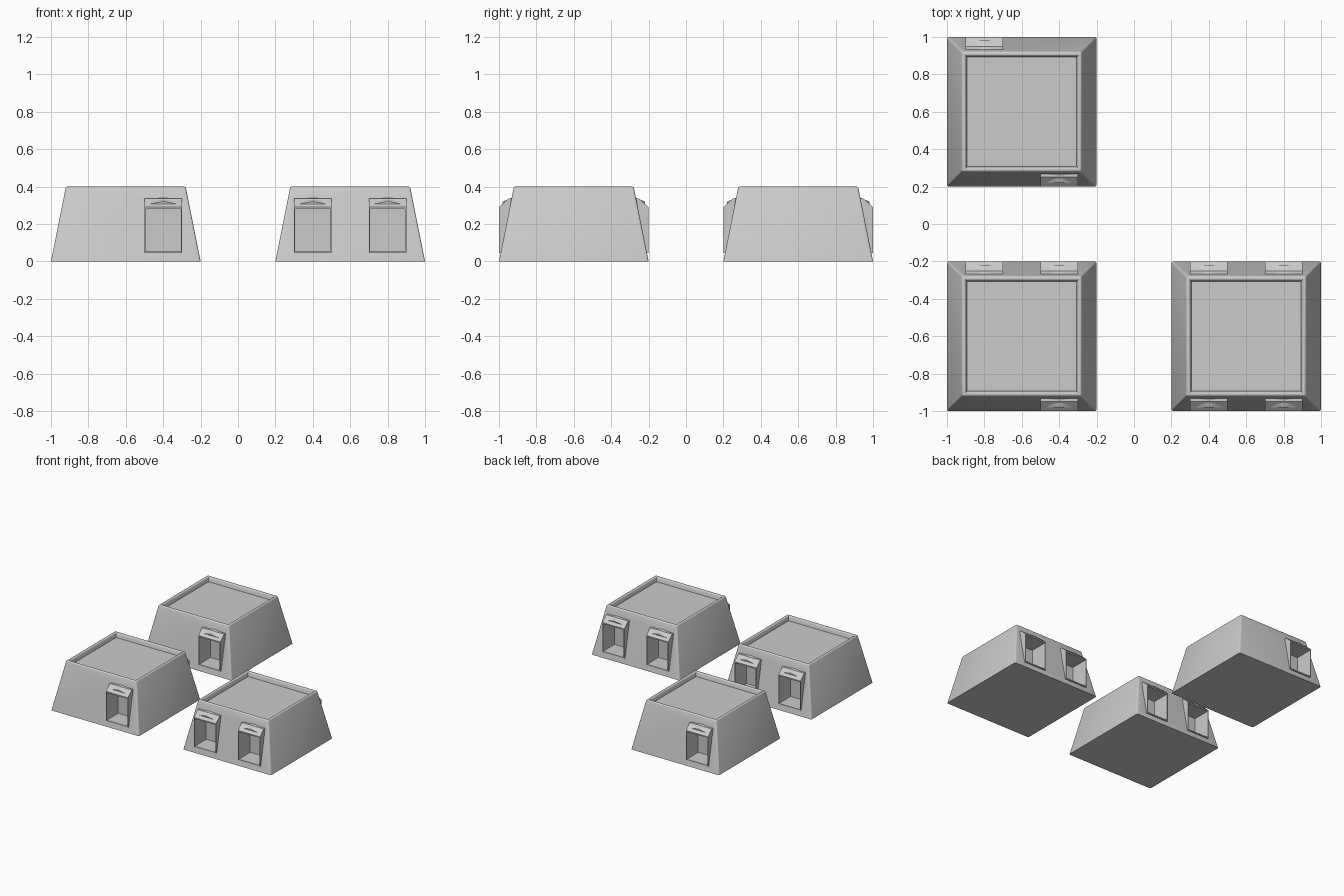
import bpy, bmesh, math
from mathutils import Vector

if "Cube" in bpy.data.objects:
    bpy.data.objects.remove(bpy.data.objects["Cube"])


def make_object(name, bm):
    bmesh.ops.recalc_face_normals(bm, faces=bm.faces)
    mesh = bpy.data.meshes.new(name)
    bm.to_mesh(mesh)
    bm.free()
    ob = bpy.data.objects.new(name, mesh)
    bpy.context.collection.objects.link(ob)
    return ob


def prism(name, cx, cy, side, profile, half):
    """Extrude a (y, z) profile along x; side = -1 front, 1 back."""
    bm = bmesh.new()
    vs = [bm.verts.new((cx - half, cy + side * y, z)) for y, z in profile]
    face = bm.faces.new(vs)
    ext = bmesh.ops.extrude_face_region(bm, geom=[face])
    moved = [v for v in ext["geom"] if isinstance(v, bmesh.types.BMVert)]
    bmesh.ops.translate(bm, verts=moved, vec=(2 * half, 0, 0))
    return make_object(name, bm)


def block_body(cx, cy):
    """Tapered block with rounded edges and a sunken roof."""
    bm = bmesh.new()
    bmesh.ops.create_cube(bm, size=0.8)
    for v in bm.verts:
        if v.co.z > 0:
            v.co.x *= 0.8
            v.co.y *= 0.8
            v.co.z = 0.4
        else:
            v.co.z = 0
    top = max(bm.faces, key=lambda f: f.calc_center_median().z)
    bmesh.ops.inset_region(bm, faces=[top], thickness=0.028)
    ext = bmesh.ops.extrude_face_region(bm, geom=[top])
    bmesh.ops.delete(bm, geom=[top], context='FACES_ONLY')
    for v in [g for g in ext["geom"] if isinstance(g, bmesh.types.BMVert)]:
        v.co.z = 0.362
        v.co.x *= 0.975
        v.co.y *= 0.975
    # round the slanted corners and both rim edges
    edges = []
    for e in bm.edges:
        a, b = e.verts
        outer = min(abs(a.co.x), abs(b.co.x)) > 0.31
        slanted = abs(a.co.z - b.co.z) > 0.3
        rim = a.co.z > 0.39 and b.co.z > 0.39
        diagonal = abs(abs(a.co.x) - abs(b.co.x)) > 0.01
        if (slanted and outer) or (rim and not diagonal):
            edges.append(e)
    bmesh.ops.bevel(bm, geom=edges, offset=0.014, segments=3, profile=0.5,
                    affect='EDGES', clamp_overlap=True)
    bmesh.ops.translate(bm, verts=bm.verts, vec=(cx, cy, 0))
    return make_object("building", bm)


def window_hood(cx, cy, side):
    """Low peaked visor above a window."""
    bm = bmesh.new()
    for x, y, z in [(-.085, .38, .305), (.085, .38, .305), (0, .38, .32),
                    (-.085, .33, .334), (.085, .33, .334), (0, .33, .341),
                    (-.085, .345, .29), (.085, .345, .29)]:
        bm.verts.new((cx + x, cy + side * y, z))
    bmesh.ops.convex_hull(bm, input=bm.verts)
    return make_object("window_hood", bm)


def boolean(ob, other, operation):
    mod = ob.modifiers.new(operation.lower(), 'BOOLEAN')
    mod.operation = operation
    mod.solver = 'EXACT'
    mod.object = other
    bpy.context.view_layer.objects.active = ob
    bpy.ops.object.modifier_apply(modifier=mod.name)
    bpy.data.objects.remove(other)


# side profiles of the projecting window box and its opening
FRAME = [(.4, .045), (.4, .29), (.35, .335), (.31, .335), (.31, .045)]
OPENING = [(.45, .054), (.45, .28), (.25, .28), (.25, .054)]

# centre, front window offsets, back window offsets
BUILDINGS = [((-.6, .6), [.2], [-.2]),
             ((-.6, -.6), [.2], [-.2, .2]),
             ((.6, -.6), [-.2, .2], [-.2, .2])]

parts = []
for (cx, cy), front, back in BUILDINGS:
    body = block_body(cx, cy)
    for side, offsets in ((-1, front), (1, back)):
        for dx in offsets:
            boolean(body, prism("frame", cx + dx, cy, side, FRAME, .1), 'UNION')
            boolean(body, prism("opening", cx + dx, cy, side, OPENING, .094),
                    'DIFFERENCE')
            window_hood(cx + dx, cy, side)
    parts.append(body)

# smooth the rounded edges, keep the rest crisp
bpy.ops.object.select_all(action='DESELECT')
for ob in parts:
    ob.select_set(True)
bpy.context.view_layer.objects.active = parts[0]
bpy.ops.object.shade_smooth_by_angle(angle=math.radians(35))
